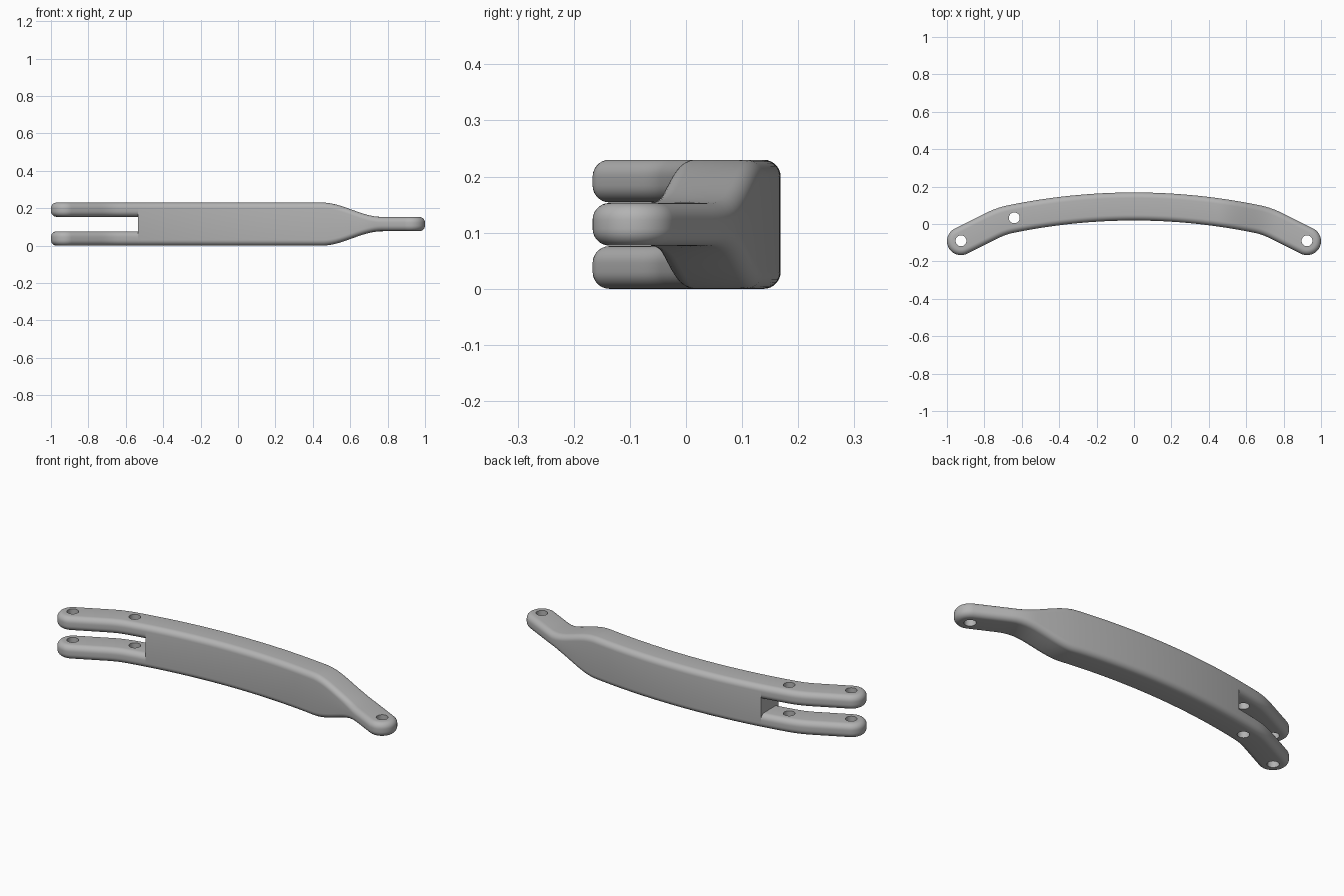
import bpy
import bmesh
from math import sin, cos, pi
from mathutils import Vector

HALF_WIDTH, FILLET = 0.075, 0.03
END_X, SLOT_X = 0.925, -0.535
MID_Z, FULL_H, THIN_H = 0.115, 0.115, 0.038

cube = bpy.data.objects.get("Cube")
if cube:
    bpy.data.objects.remove(cube, do_unlink=True)

steel = bpy.data.materials.new("grey steel")
steel.use_nodes = True
steel.diffuse_color = (0.45, 0.45, 0.45, 1)
steel.node_tree.nodes["Principled BSDF"].inputs["Base Color"].default_value = steel.diffuse_color


def slope(x):
    """Gentle arc that bends down to straight ends."""
    a = abs(x)
    s = 0.31 * min(a, 0.66) + 0.295 * min(max((a - 0.66) / 0.1, 0), 1)
    return -s if x > 0 else s


def centreline(count=90):
    step = 2 * END_X / count
    x, y, path = -END_X, -0.0915, []
    for i in range(count + 1):
        path.append((Vector((x, y, 0)), Vector((1, slope(x), 0)).normalized()))
        y += step * slope(x + step / 2)
        x += step
    return path


def outline_rails(arc=14):
    """Centre points with outward directions for the two sides of the outline."""
    path = centreline()
    angles = [(k + 0.5) * pi / 2 / arc for k in range(arc)]
    rails = []
    for side in (1, -1):
        def normal(t):
            return Vector((-t.y, t.x, 0)) * side
        (c0, t0), (c1, t1) = path[0], path[-1]
        rail = [(c0, normal(t0) * sin(a) - t0 * cos(a)) for a in angles]
        rail += [(c, normal(t)) for c, t in path]
        rail += [(c1, normal(t1) * sin(a) + t1 * cos(a)) for a in reversed(angles)]
        rails.append(rail)
    return rails[0] + rails[1][::-1]


def tapered(x):
    """Half height: full along the beam, easing down to the thin tongue."""
    f = min(max((x - 0.45) / 0.32, 0), 1)
    return FULL_H + (THIN_H - FULL_H) * f * f * (3 - 2 * f)


def rounded_bar(name, mid_z, half_height, keep):
    """Stack of inset outlines, trimmed at the slot end; keep is 1 for +x, -1 for -x."""
    bm = bmesh.new()
    outline = outline_rails()
    n, steps = len(outline), 7
    layers = [(-1, k / steps) for k in range(steps + 1)]
    layers += [(1, k / steps) for k in range(steps, -1, -1)]
    rings = []
    for sign, f in layers:
        a = f * pi / 2
        ring = []
        for c, u in outline:
            p = c + u * (HALF_WIDTH - FILLET * (1 - sin(a)))
            p.z = mid_z + sign * (half_height(p.x) - FILLET * (1 - cos(a)))
            ring.append(bm.verts.new(p))
        rings.append(ring)
    for low, high in zip(rings, rings[1:]):
        for i in range(n):
            j = (i + 1) % n
            bm.faces.new((low[i], low[j], high[j], high[i]))
    for ring in (rings[0], rings[-1]):
        for i in range(n // 2 - 1):
            bm.faces.new((ring[i], ring[i + 1], ring[n - 2 - i], ring[n - 1 - i]))
    bmesh.ops.bisect_plane(bm, geom=bm.verts[:] + bm.edges[:] + bm.faces[:],
                           plane_co=(SLOT_X, 0, 0), plane_no=(-keep, 0, 0), clear_outer=True)
    bmesh.ops.contextual_create(bm, geom=[e for e in bm.edges if e.is_boundary])
    bmesh.ops.recalc_face_normals(bm, faces=bm.faces[:])
    mesh = bpy.data.meshes.new(name)
    bm.to_mesh(mesh)
    bm.free()
    mesh.materials.append(steel)
    obj = bpy.data.objects.new(name, mesh)
    bpy.context.collection.objects.link(obj)
    return obj


def drill(obj, x, y):
    bpy.ops.mesh.primitive_cylinder_add(vertices=40, radius=0.029, depth=1, location=(x, y, MID_Z))
    cutter = bpy.context.object
    cutter.data.materials.append(steel)
    mod = obj.modifiers.new("pin hole", "BOOLEAN")
    mod.operation, mod.solver, mod.object = "DIFFERENCE", "EXACT", cutter
    bpy.context.view_layer.objects.active = obj
    bpy.ops.object.modifier_apply(modifier=mod.name)
    bpy.data.objects.remove(cutter, do_unlink=True)


# Beam with tongue, and the two fork prongs
beam = rounded_bar("beam_with_tongue", MID_Z, tapered, 1)
prongs = [rounded_bar(name, z, lambda x: THIN_H, -1)
          for name, z in (("lower_prong", THIN_H), ("upper_prong", 2 * MID_Z - THIN_H))]

# Pin holes
drill(beam, END_X, -0.09)
for prong in prongs:
    drill(prong, -END_X, -0.09)
    drill(prong, -0.64, 0.033)

for obj in [beam] + prongs:
    bpy.ops.object.select_all(action="DESELECT")
    obj.select_set(True)
    bpy.context.view_layer.objects.active = obj
    bpy.ops.object.shade_smooth_by_angle(angle=pi / 6)
